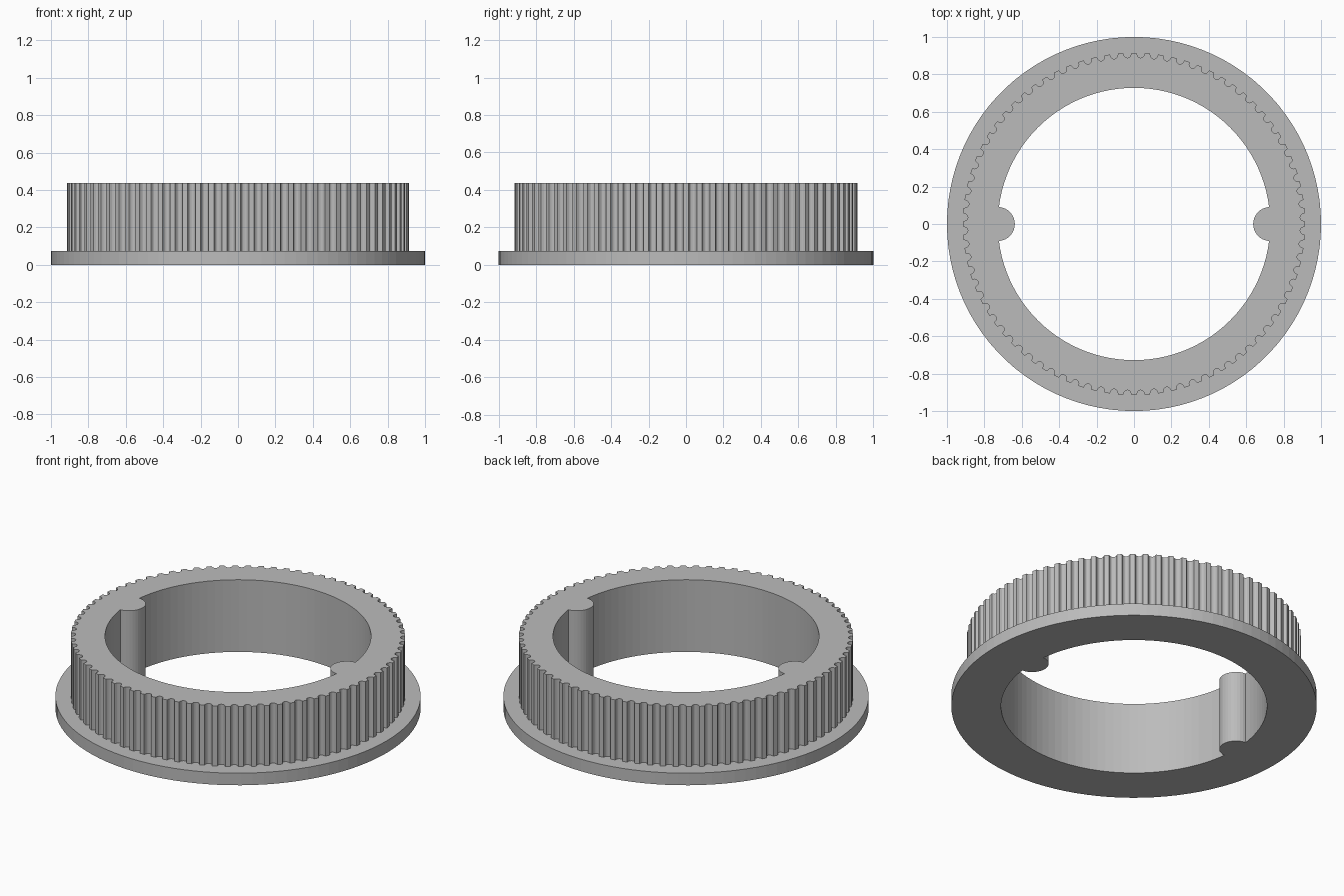
import bpy
from math import cos, sin, pi, sqrt, atan2, asin

cube = bpy.data.objects.get("Cube")
if cube:
    bpy.data.objects.remove(cube, do_unlink=True)

TEETH = 80
FLANGE_R, TOOTH_R, BORE_R, KEY_R = 1.0, 0.915, 0.728, 0.091
FLANGE_TOP, TOP = 0.073, 0.436

grey = bpy.data.materials.new("plain_grey")
grey.use_nodes = True
colour = (0.5, 0.5, 0.5, 1)
grey.diffuse_color = colour
grey.node_tree.nodes["Principled BSDF"].inputs["Base Color"].default_value = colour


def polar(r, a):
    return (r * cos(a), r * sin(a))


def flange_outline():
    return [polar(FLANGE_R, 2 * pi * i / 100) for i in range(100)]


def tooth_outline():
    # lands separated by round-bottomed grooves
    pts = []
    groove_r, depth = 0.019, 0.026
    centre_r = TOOTH_R - depth + groove_r
    for i in range(TEETH):
        a = 2 * pi * (i + 0.5) / TEETH
        for k in range(9):
            t = pi * (k / 8 - 0.5)
            radial = centre_r - groove_r * cos(t)
            pts.append(polar(radial, a + groove_r * sin(t) / centre_r))
            if k in (0, 8):
                pts[-1] = polar(TOOTH_R, a + 1.15 * groove_r * sin(t) / centre_r)
    return pts


def bore_outline():
    # round bore with two half-round keys on the x axis
    pts = []
    half = 2 * asin(KEY_R / (2 * BORE_R))
    for side in (0, pi):
        y = BORE_R * sin(half)
        meet = atan2(y, BORE_R * cos(half) - BORE_R)
        for k in range(17):
            t = 2 * pi - meet + (2 * meet - 2 * pi) * k / 16
            x, y = BORE_R + KEY_R * cos(t), KEY_R * sin(t)
            pts.append((x * cos(side), y * cos(side)))
        for k in range(1, 48):
            pts.append(polar(BORE_R, side + half + (pi - 2 * half) * k / 48))
    return pts


def extruded_ring(name, outer, z0, z1):
    curve = bpy.data.curves.new(name, "CURVE")
    curve.dimensions = "2D"
    curve.fill_mode = "BOTH"
    curve.extrude = (z1 - z0) / 2
    for loop in (outer, bore_outline()):
        spline = curve.splines.new("POLY")
        spline.points.add(len(loop) - 1)
        for p, (x, y) in zip(spline.points, loop):
            p.co = (x, y, (z0 + z1) / 2 * 0, 1)
        spline.use_cyclic_u = True
        spline.use_smooth = False
    temp = bpy.data.objects.new(name + "_outline", curve)
    mesh = bpy.data.meshes.new_from_object(temp)
    bpy.data.objects.remove(temp)
    for v in mesh.vertices:
        v.co.z += (z0 + z1) / 2
    mesh.materials.clear()
    mesh.materials.append(grey)
    obj = bpy.data.objects.new(name, mesh)
    bpy.context.collection.objects.link(obj)
    return obj


flange = extruded_ring("flange", flange_outline(), 0, FLANGE_TOP)
toothed_ring = extruded_ring("toothed_ring", tooth_outline(), FLANGE_TOP, TOP)
